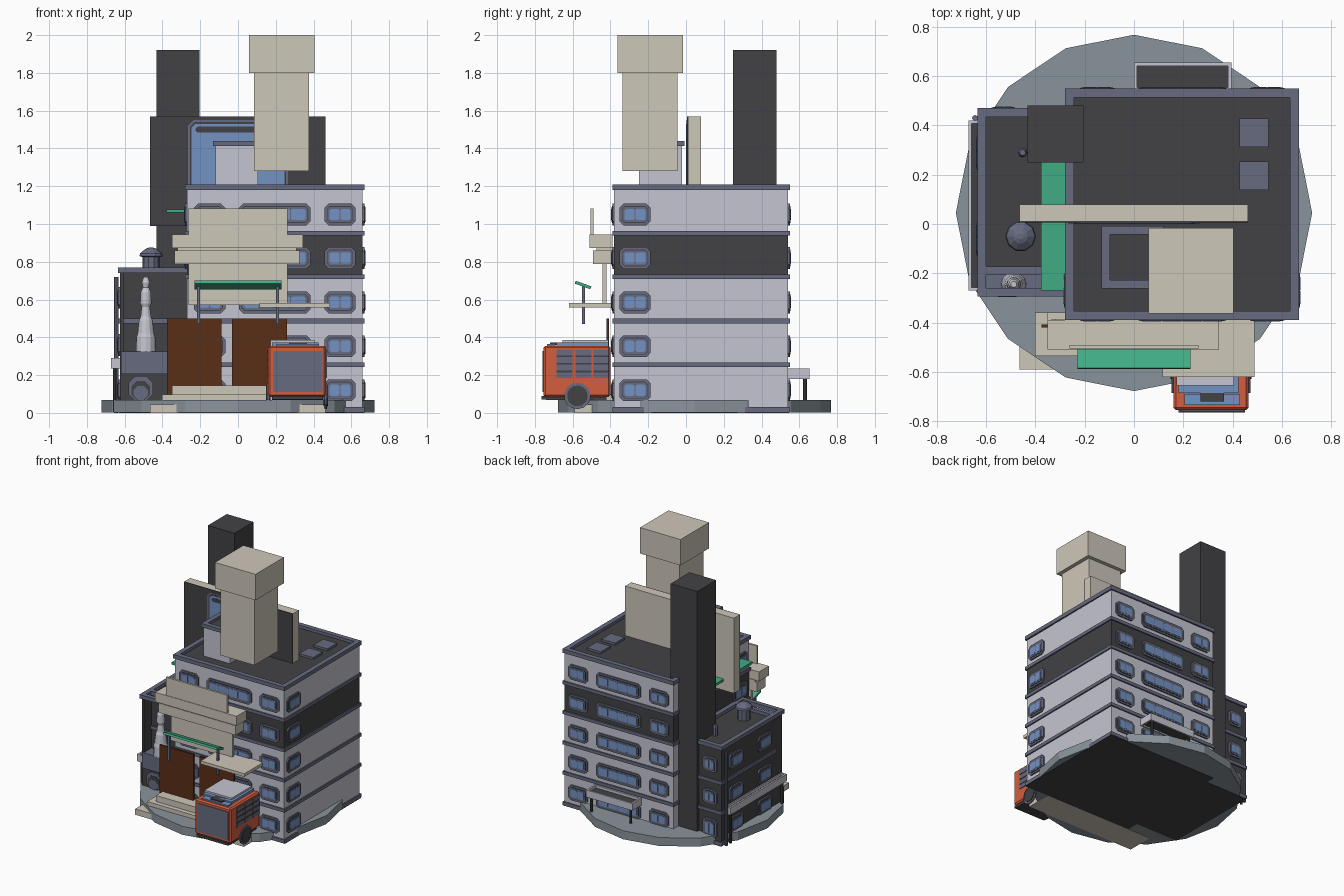
import bpy, bmesh, math
from mathutils import Matrix, Vector

def material(name, r, g, b):
    m = bpy.data.materials.new(name)
    f = lambda c: (c / 255 / 12.92) if c < 10 else ((c / 255 + 0.055) / 1.055) ** 2.4
    m.diffuse_color = (f(r), f(g), f(b), 1)
    return m

SAND = material("sand", 206, 199, 185)
PALE = material("pale_wall", 197, 197, 209)
SLATE = material("slate_trim", 103, 107, 128)
DARK = material("charcoal", 66, 66, 70)
BLUE = material("blue_glass", 116, 146, 196)
BROWN = material("brown_wood", 90, 46, 22)
ORANGE = material("orange_paint", 212, 94, 62)
GREEN = material("green_awning", 64, 172, 132)
STONE = material("grey_paving", 138, 148, 156)

def finish(name, bm, *mats):
    me = bpy.data.meshes.new(name)
    bm.to_mesh(me)
    bm.free()
    ob = bpy.data.objects.new(name, me)
    for m in mats:
        me.materials.append(m)
    bpy.context.collection.objects.link(ob)
    return ob

def boxes(name, mat, *extents):
    """One object from boxes given as (x0, x1, y0, y1, z0, z1)."""
    bm = bmesh.new()
    for x0, x1, y0, y1, z0, z1 in extents:
        mx = Matrix.Translation(((x0 + x1) / 2, (y0 + y1) / 2, (z0 + z1) / 2)) @ Matrix.Diagonal((x1 - x0, y1 - y0, z1 - z0, 1))
        bmesh.ops.create_cube(bm, size=1, matrix=mx)
    return finish(name, bm, mat)

def ring(name, mat, x0, x1, y0, y1, z0, z1, t):
    return boxes(name, mat, (x0, x1, y0, y0 + t, z0, z1), (x0, x1, y1 - t, y1, z0, z1),
                 (x0, x0 + t, y0 + t, y1 - t, z0, z1), (x1 - t, x1, y0 + t, y1 - t, z0, z1))

def lathe(name, mat, x, y, profile, n=12):
    """Stack of rings from (radius, z) points."""
    bm = bmesh.new()
    rings = [[bm.verts.new((x + r * math.cos(2 * math.pi * i / n), y + r * math.sin(2 * math.pi * i / n), z))
              for i in range(n)] for r, z in profile]
    for a, b in zip(rings, rings[1:]):
        for i in range(n):
            bm.faces.new((a[i], a[(i + 1) % n], b[(i + 1) % n], b[i]))
    bm.faces.new(rings[0][::-1])
    bm.faces.new(rings[-1])
    return finish(name, bm, mat)

def plate(bm, cx, cz, w, h, c, depth, idx):
    """Corner-cut plate standing out toward local -y."""
    w, h = w / 2, h / 2
    pts = [(-w + c, -h), (w - c, -h), (w, -h + c), (w, h - c), (w - c, h), (-w + c, h), (-w, h - c), (-w, -h + c)]
    a = [bm.verts.new((cx + u, 0.004, cz + v)) for u, v in pts]
    b = [bm.verts.new((cx + u, -depth, cz + v)) for u, v in pts]
    faces = [bm.faces.new(b)] + [bm.faces.new((a[i], a[(i + 1) % 8], b[(i + 1) % 8], b[i])) for i in range(8)]
    for f in faces:
        f.material_index = idx

FACING = {"front": 0, "right": 90, "back": 180, "left": 270}

def window(name, side, x, y, z, w=0.165, h=0.115, panes=2):
    bm = bmesh.new()
    plate(bm, 0, 0, w, h, 0.022, 0.010, 0)
    plate(bm, 0, 0, w - 0.025, h - 0.025, 0.016, 0.012, 1)
    plate(bm, 0, 0, w - 0.034, h - 0.034, 0.013, 0.014, 0)
    pw = (w - 0.05) / panes
    for i in range(panes):
        plate(bm, (i - (panes - 1) / 2) * pw, 0, pw - 0.005, h - 0.055, 0.008, 0.016, 2)
    ob = finish(name, bm, SLATE, DARK, BLUE)
    ob.matrix_world = Matrix.Translation((x, y, z)) @ Matrix.Rotation(math.radians(FACING[side]), 4, 'Z')

# paving disc and dark undersides
d = lathe("paving_disc", STONE, 0, 0.045, [(0.723, 0.003), (0.723, 0.068)], 16)
boxes("building_underside", DARK, (-0.27, 0.67, -0.385, 0.545, 0, 0.006), (-0.63, -0.27, -0.29, 0.47, 0, 0.006))

# main tower: walls, ledges, roof
boxes("tower_walls", PALE, (-0.27, 0.66, -0.38, 0.54, 0.005, 0.725), (-0.27, 0.66, -0.38, 0.54, 0.955, 1.18))
boxes("tower_dark_floor", DARK, (-0.27, 0.66, -0.38, 0.54, 0.725, 0.955))
boxes("tower_ledges", SLATE, *[(-0.28, 0.67, -0.39, 0.55, z, z + 0.025) for z in (0.006, 0.242, 0.474, 0.708, 0.938)])
boxes("tower_roof", DARK, (-0.27, 0.66, -0.38, 0.54, 1.175, 1.188))
ring("tower_parapet", SLATE, -0.28, 0.67, -0.39, 0.55, 1.18, 1.21, 0.037)
for y in (0.195, 0.37):
    boxes("roof_vent", SLATE, (0.428, 0.545, y - 0.058, y + 0.058, 1.18, 1.205))

# tower windows, floor by floor
for i, z in enumerate((0.12, 0.353, 0.585, 0.82, 1.05)):
    for side, y in (("front", -0.38), ("back", 0.54)):
        window("small_window", side, 0.54, y, z)
        window("wide_window", side, 0.195, y, z, 0.38, 0.115, 4)
        window("small_window", side, -0.15, y, z)
    window("side_window", "right", 0.66, -0.27, z)
    if i > 2:
        window("side_window", "left", -0.27, -0.27, z)

# roof house
boxes("roof_house", PALE, (-0.12, 0.107, -0.25, -0.02, 1.18, 1.415))
boxes("roof_house_top", DARK, (-0.12, 0.107, -0.25, -0.02, 1.41, 1.42))
ring("roof_house_trim", SLATE, -0.132, 0.12, -0.262, -0.008, 1.412, 1.44, 0.035)

# rooftop sign board: sand back, charcoal front with rounded screen
boxes("sign_board", SAND, (-0.465, 0.463, 0.012, 0.08, 0.99, 1.57))
boxes("sign_board_face", DARK, (-0.465, 0.463, 0.006, 0.012, 0.99, 1.57))
bm = bmesh.new()
plate(bm, 0, 0, 0.53, 0.50, 0.03, 0.003, 0)
plate(bm, 0, 0, 0.51, 0.48, 0.025, 0.004, 1)
plate(bm, 0, 0, 0.49, 0.46, 0.02, 0.005, 2)
plate(bm, 0.0, 0.20, 0.45, 0.03, 0.01, 0.006, 1)
finish("sign_screen", bm, SLATE, DARK, BLUE).location = (0, 0.006, 1.30)

# square sand tower and tall chimney
boxes("sand_tower", SAND, (0.085, 0.375, -0.335, -0.045, 1.28, 1.8), (0.058, 0.404, -0.363, -0.017, 1.8, 2.0))
boxes("tall_chimney", DARK, (-0.432, -0.205, 0.25, 0.48, 0.006, 1.92))

# left annex: body, wing wall, ledges, roof
boxes("annex_walls", DARK, (-0.625, -0.27, -0.19, 0.46, 0.005, 0.745), (-0.625, -0.605, -0.28, -0.19, 0.005, 0.745),
      (-0.625, -0.27, -0.28, -0.19, 0.005, 0.22))
boxes("annex_balcony", SLATE, (-0.62, -0.27, -0.288, -0.19, 0.205, 0.325))
boxes("annex_ledges", SLATE, *[(-0.635, -0.27, -0.2, 0.47, z, z + 0.025) for z in (0.006, 0.242, 0.474)])
ring("annex_cornice", SLATE, -0.635, -0.27, -0.295, 0.47, 0.74, 0.77, 0.035)
boxes("annex_cornice_bar", SLATE, (-0.61, -0.27, -0.205, -0.172, 0.74, 0.77))
for z in (0.12, 0.36, 0.61):
    window("annex_back_window", "back", -0.53, 0.46, z, 0.12, 0.14 if z < 0.2 else 0.115)
    for y in (-0.06, 0.29):
        window("annex_left_window", "left", -0.625, y, z)
bm = bmesh.new()
for k, (w, h, m) in enumerate(((0.13, 0.13, 0), (0.10, 0.10, 1), (0.075, 0.075, 0))):
    plate(bm, 0, -0.012 * k, w, h, 0.035 - 0.006 * k, 0.010 + 0.003 * k, m)
finish("annex_arch_door", bm, SLATE, DARK).location = (-0.515, -0.28, 0.13)

# pale column in the niche
lathe("niche_column", PALE, -0.488, -0.245, [(0.052, 0.325), (0.05, 0.40), (0.044, 0.42), (0.036, 0.49), (0.028, 0.51),
      (0.022, 0.56), (0.03, 0.58), (0.027, 0.64), (0.016, 0.665), (0.022, 0.69), (0.012, 0.72)])

# roof tank and pipes
lathe("roof_tank", SLATE, -0.46, -0.05, [(0.046, 0.74), (0.046, 0.825), (0.062, 0.83), (0.058, 0.845), (0.03, 0.868), (0.012, 0.875)], 10)
lathe("roof_pipe", SLATE, -0.452, 0.29, [(0.02, 0.74), (0.02, 0.81), (0.012, 0.83)], 8)
lathe("drain_pipe", SLATE, -0.645, 0.43, [(0.012, 0.0), (0.012, 0.72)], 8)

# entrance canopies with thin posts
def canopy(name, x0, x1, y0, y1, z0, posts):
    ring(name + "_frame", PALE, x0, x1, y0, y1, z0, z0 + 0.055, 0.013)
    boxes(name + "_top", DARK, (x0 + 0.01, x1 - 0.01, y0 + 0.01, y1 - 0.01, z0 + 0.01, z0 + 0.035))
    for x, y in posts:
        lathe(name + "_post", DARK, x, y, [(0.01, 0.005), (0.01, z0 + 0.01)], 8)

canopy("back_canopy", 0.0, 0.395, 0.54, 0.655, 0.18, [(0.03, 0.63), (0.365, 0.63)])
canopy("left_canopy", -0.672, -0.62, -0.27, 0.42, 0.235, [(-0.652, -0.24), (-0.652, 0.39)])

# front steps
boxes("front_steps", SAND, (-0.465, 0.463, -0.59, -0.385, 0, 0.045), (-0.402, 0.40, -0.535, -0.36, 0.04, 0.098),
      (-0.35, 0.345, -0.50, -0.36, 0.09, 0.145))

# brown doors
boxes("front_doors", BROWN, (-0.375, -0.087, -0.421, -0.408, 0.09, 0.5), (-0.032, 0.26, -0.421, -0.408, 0.09, 0.5))

# stepped shop front sign and side canopy
boxes("shop_sign", SAND, (-0.35, 0.345, -0.51, -0.39, 0.872, 0.945), (-0.335, 0.325, -0.493, -0.385, 0.787, 0.86),
      (-0.32, 0.31, -0.475, -0.385, 0.855, 0.875), (-0.262, 0.262, -0.506, -0.49, 0.94, 1.083), (-0.262, 0.262, -0.442, -0.42, 0.57, 0.80))
boxes("side_canopy", SAND, (0.115, 0.488, -0.62, -0.385, 0.558, 0.582))

# green awnings
aw = boxes("front_awning", GREEN, (-0.23, 0.23, -0.044, 0.044, -0.008, 0.008))
aw.location, aw.rotation_euler = (0, -0.545, 0.677), (math.radians(-20), 0, 0)
boxes("awning_posts", SLATE, *[(x - 0.008, x + 0.008, -0.55, -0.534, 0.47, 0.675) for x in (-0.208, 0.208)])
boxes("side_awning", GREEN, (-0.378, -0.27, -0.27, 0.25, 1.06, 1.078))

# orange van
van = boxes("van_body", ORANGE, (0.16, 0.465, -0.755, -0.40, 0.085, 0.355))
bev = van.modifiers.new("soft_edges", 'BEVEL')
bev.width, bev.segments = 0.01, 1
boxes("van_front_panel", SLATE, (0.188, 0.447, -0.760, -0.75, 0.11, 0.328))
boxes("van_bumper", DARK, (0.18, 0.45, -0.765, -0.74, 0.072, 0.09), (0.18, 0.45, -0.74, -0.42, 0.068, 0.09))
boxes("van_roof", PALE, (0.172, 0.405, -0.655, -0.41, 0.35, 0.385))
boxes("van_roof_glass", BLUE, (0.205, 0.43, -0.735, -0.69, 0.35, 0.364), (0.18, 0.425, -0.685, -0.41, 0.35, 0.372))
boxes("van_roof_hatch", DARK, (0.27, 0.365, -0.72, -0.66, 0.36, 0.372))
for sx, x in ((-1, 0.16), (1, 0.465)):
    for y0, y1 in ((-0.685, -0.60), (-0.585, -0.50), (-0.49, -0.41)):
        boxes("van_shutter", SLATE, (x - 0.005, x + 0.005, y0, y1, 0.185, 0.335))
        boxes("van_shutter_slats", DARK, *[(x - 0.007, x + 0.007, y0, y1, z, z + 0.01) for z in (0.215, 0.255, 0.295)])
    for r, t, m in ((0.07, 0.006, SLATE), (0.055, 0.012, DARK)):
        wheel = lathe("van_wheel", m, 0, 0, [(r, -t), (r, t)], 14)
        wheel.location, wheel.rotation_euler = (x, -0.575, 0.09), (0, math.pi / 2, 0)

# make all face normals point outward
for ob in bpy.data.objects:
    bm = bmesh.new()
    bm.from_mesh(ob.data)
    if not any(k in ob.name for k in ("window", "screen", "arch")):
        bmesh.ops.recalc_face_normals(bm, faces=bm.faces)
    bm.to_mesh(ob.data)
    bm.free()
